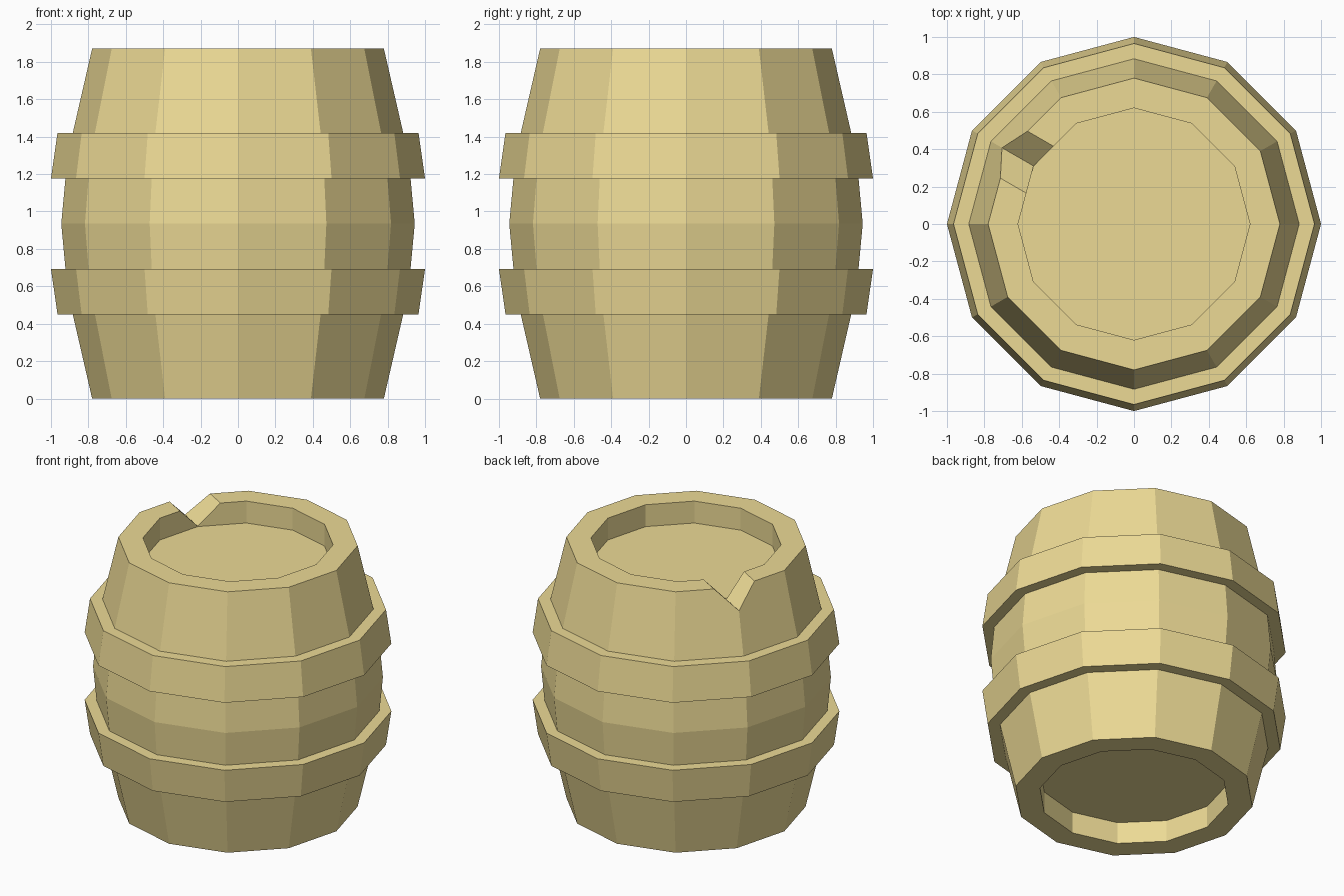
import bpy, bmesh, math
from mathutils import Vector, Matrix

if "Cube" in bpy.data.objects:
    bpy.data.objects.remove(bpy.data.objects["Cube"])

SIDES = 12

wood = bpy.data.materials.new("wood")
wood.diffuse_color = (0.84, 0.70, 0.30, 1)
wood.use_nodes = True
wood.node_tree.nodes["Principled BSDF"].inputs["Base Color"].default_value = wood.diffuse_color


def make_object(name, bm):
    bmesh.ops.recalc_face_normals(bm, faces=bm.faces)
    mesh = bpy.data.meshes.new(name)
    bm.to_mesh(mesh)
    bm.free()
    mesh.materials.append(wood)
    obj = bpy.data.objects.new(name, mesh)
    bpy.context.collection.objects.link(obj)
    return obj


def lathe(name, profile, closed_loop=False):
    """Turn an (r, z) profile into a 12-sided solid; open ends get caps."""
    bm = bmesh.new()
    rings = []
    for r, z in profile:
        rings.append([bm.verts.new((r * math.cos(math.tau * i / SIDES),
                                    r * math.sin(math.tau * i / SIDES), z))
                      for i in range(SIDES)])
    pairs = list(zip(rings, rings[1:]))
    if closed_loop:
        pairs.append((rings[-1], rings[0]))
    else:
        bm.faces.new(rings[0])
        bm.faces.new(rings[-1])
    for a, b in pairs:
        for i in range(SIDES):
            j = (i + 1) % SIDES
            bm.faces.new((a[i], a[j], b[j], b[i]))
    return make_object(name, bm)


# Barrel body: bulging staves with a recessed lid at each end
H = 1.87
body = lathe("barrel_body", [
    (0.62, 0.155), (0.62, 0), (0.78, 0),
    (0.911, 0.57), (0.945, H / 2), (0.911, H - 0.57),
    (0.78, H), (0.62, H), (0.62, H - 0.157)])

# Hoops, wider toward the middle of the barrel
lathe("lower_hoop", [(0.87, 0.45), (0.965, 0.45), (1.0, 0.693), (0.90, 0.693)], True)
lathe("upper_hoop", [(0.87, H - 0.45), (0.965, H - 0.45),
                     (1.0, H - 0.693), (0.90, H - 0.693)], True)

# V-shaped notch in the top rim, cut along the radius at 150 degrees
bm = bmesh.new()
spin = Matrix.Rotation(math.radians(150), 4, 'Z')
ends = []
for r in (0.45, 1.0):
    section = [(0, H - 0.153), (0.29, H + 0.153), (-0.29, H + 0.153)]
    ends.append([bm.verts.new(spin @ Vector((r, t, z))) for t, z in section])
bm.faces.new(ends[0])
bm.faces.new(ends[1])
for i in range(3):
    j = (i + 1) % 3
    bm.faces.new((ends[0][i], ends[0][j], ends[1][j], ends[1][i]))
cutter = make_object("notch_cutter", bm)
cutter.hide_render = True
cutter.hide_set(True)

notch = body.modifiers.new("notch", 'BOOLEAN')
notch.operation = 'DIFFERENCE'
notch.solver = 'EXACT'
notch.object = cutter
